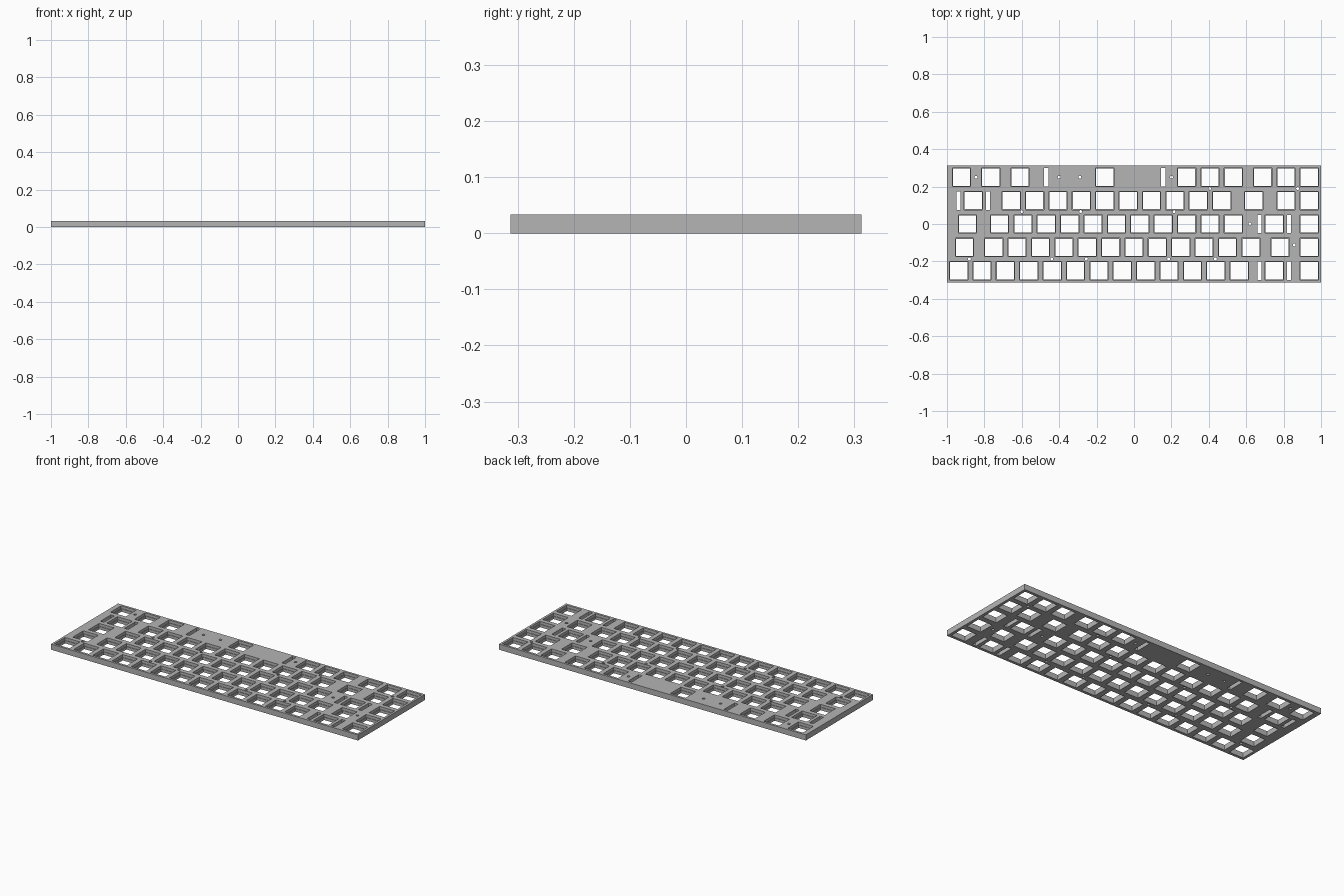
import bpy, bmesh
from mathutils import Matrix

cube = bpy.data.objects.get("Cube")
if cube:
    bpy.data.objects.remove(cube, do_unlink=True)

U = 0.125           # key pitch
THICK = 0.033       # plate thickness
KEY = 0.098         # upper opening of a switch
CLIP = 0.092        # narrower clip opening below
HALF = 5 * U / 2

grey = bpy.data.materials.new("plate grey")
grey.use_nodes = True
grey.diffuse_color = (0.46, 0.46, 0.46, 1)
grey.node_tree.nodes["Principled BSDF"].inputs["Base Color"].default_value = grey.diffuse_color


def add_box(bm, x, y, z0, z1, w, d):
    m = Matrix.Translation((x, y, (z0 + z1) / 2)) @ Matrix.Diagonal((w, d, z1 - z0, 1))
    bmesh.ops.create_cube(bm, size=1, matrix=m)


def finish(name, bm):
    mesh = bpy.data.meshes.new(name)
    bm.to_mesh(mesh)
    bm.free()
    mesh.materials.append(grey)
    obj = bpy.data.objects.new(name, mesh)
    bpy.context.collection.objects.link(obj)
    return obj


def run(start, count):
    return [start + i for i in range(count)]


# Key centres of each row in key units, front row first
rows = [
    run(0.5, 13) + [14, 15.5],
    [0.75] + run(2, 12) + [14.25, 15.5],
    [0.875] + run(2.25, 11) + [14, 15.5],
    [1.125] + run(2.75, 10) + [13.125, 14.5, 15.5],
    [0.625, 1.875, 3.125, 6.75] + run(10.25, 3) + run(13.5, 3),
]
# Stabiliser slots: row, key centre, offset to each side
stabilisers = [(0, 14, 0.63), (2, 14, 0.63), (3, 1.125, 0.63), (4, 6.75, 2.5)]
# Screw holes
screws = [(-0.845, 0.25), (-0.4, 0.25), (-0.29, 0.25), (0.2, 0.25),
          (-0.6, 0.066), (-0.285, 0.066), (0.215, 0.066), (0.405, 0.19),
          (0.875, 0.19), (0.62, 0), (0.857, -0.112), (-0.88, -0.187),
          (-0.44, -0.187), (-0.255, -0.187), (0.185, -0.187), (0.435, -0.187)]

# Solid plate
bm = bmesh.new()
add_box(bm, 0, 0, 0, THICK, 2, 2 * HALF)
plate = finish("switch_plate", bm)

# Cutters: through openings, then the wider upper pockets
through, pocket = bmesh.new(), bmesh.new()
for r, row in enumerate(rows):
    y = (r + 0.5) * U - HALF
    for k in row:
        add_box(through, k * U - 1, y, -0.05, 0.08, CLIP, CLIP)
        add_box(pocket, k * U - 1, y, THICK / 2, 0.08, KEY, KEY)
for r, k, off in stabilisers:
    for s in (-off, off):
        add_box(through, (k + s) * U - 1, (r + 0.5) * U - HALF, -0.05, 0.08, 0.023, KEY)
holes = bmesh.new()
for x, y in screws:
    bmesh.ops.create_cone(holes, cap_ends=True, segments=16, radius1=0.008, radius2=0.008,
                          depth=0.2, matrix=Matrix.Translation((x, y, 0)))

for name, bm in (("opening_cutter", through), ("pocket_cutter", pocket), ("screw_cutter", holes)):
    cutter = finish(name, bm)
    cutter.hide_render = True
    cutter.hide_viewport = True
    mod = plate.modifiers.new(name, 'BOOLEAN')
    mod.operation = 'DIFFERENCE'
    mod.solver = 'EXACT'
    mod.object = cutter
